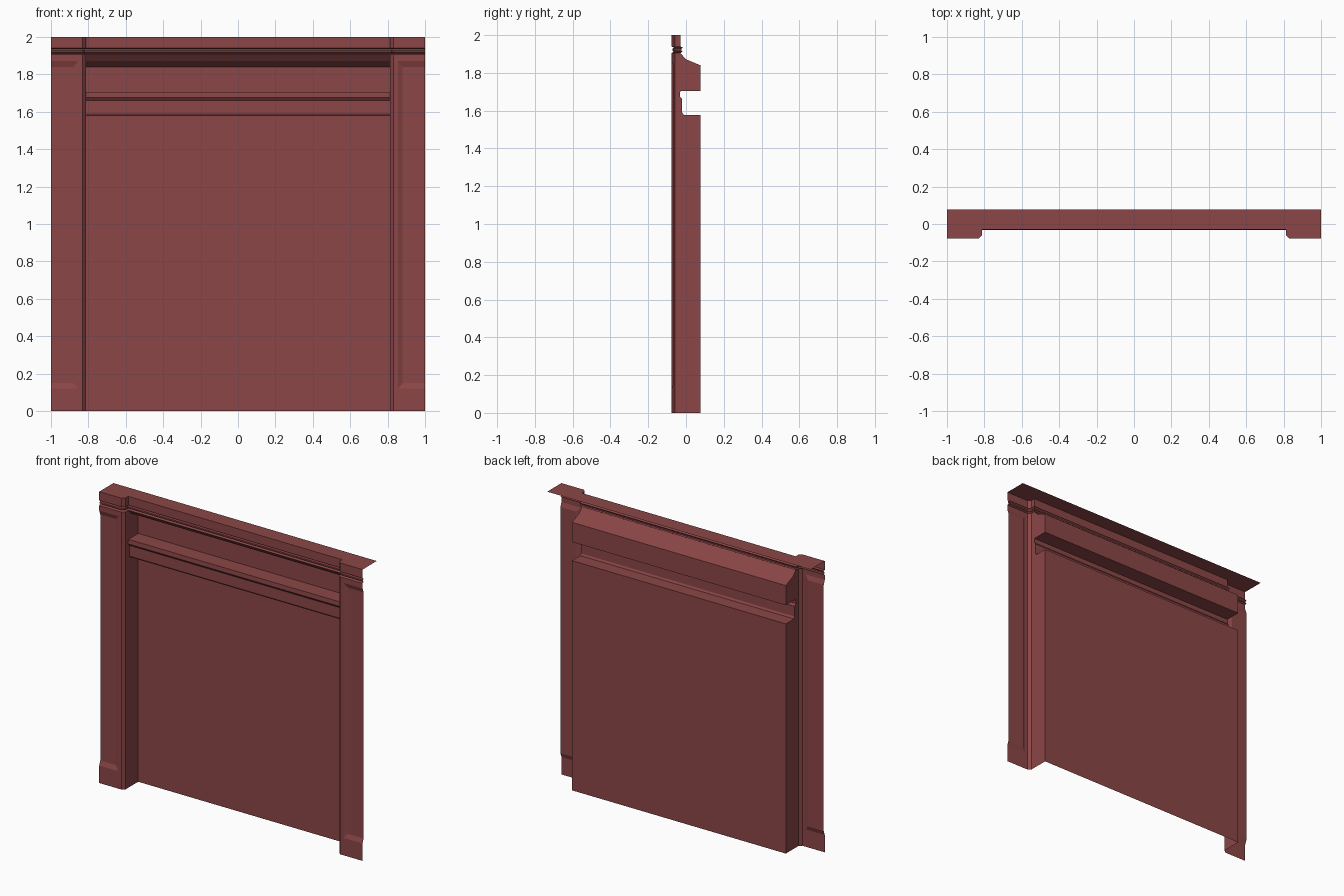
import bpy
import bmesh

cube = bpy.data.objects.get("Cube")
if cube:
    bpy.data.objects.remove(cube)

red = bpy.data.materials.new("brick_red_paint")
red.use_nodes = True
colour = (0.26, 0.061, 0.063, 1)
red.diffuse_color = colour
red.node_tree.nodes["Principled BSDF"].inputs["Base Color"].default_value = colour

FRONT = -0.077    # face of the pillars
INNER = 0.812     # half width of the recess
EDGE = 0.83       # where the pillar chamfer starts
CHAMFER = -0.059  # where the chamfer meets the recess side
MID = -0.03       # face of the centre trim
BACK = 0.077
TRIM = 1.905      # underside of the trim


def sheet(name, faces):
    """Open half surface made of polygons, mirrored across x."""
    bm = bmesh.new()
    for face in faces:
        bm.faces.new([bm.verts.new(p) for p in face])
    bmesh.ops.remove_doubles(bm, verts=bm.verts, dist=0.0001)
    mesh = bpy.data.meshes.new(name)
    bm.to_mesh(mesh)
    bm.free()
    mesh.materials.append(red)
    obj = bpy.data.objects.new(name, mesh)
    bpy.context.collection.objects.link(obj)
    mirror = obj.modifiers.new("mirror", "MIRROR")
    mirror.use_clip = True
    return obj


def loft(rows):
    """Quads between neighbouring rows of points, rows running downwards."""
    return [(a[i], b[i], b[i + 1], a[i + 1])
            for a, b in zip(rows, rows[1:]) for i in range(len(a) - 1)]


# Centre wall: top slope, upper panel, protruding rail with lip, main panel
profile = [(MID, TRIM), (0, 1.872), (BACK, 1.84), (BACK, 1.705),
           (-0.03, 1.705), (-0.032, 1.675), (-0.02, 1.66),
           (-0.02, 1.59), (-0.012, 1.577), (BACK, 1.577), (BACK, 0)]
sheet("centre_wall", loft([[(0, y, z), (INNER, y, z)] for y, z in profile]))

# Recess sides follow the wall profile
side = [(CHAMFER, TRIM), (CHAMFER, 0)] + profile[::-1]
sheet("recess_side", [[(INNER, y, z) for y, z in side][::-1]])

# Pillar chamfer
sheet("pillar_chamfer", loft([
    [(INNER, CHAMFER, z), (EDGE, FRONT, z)] for z in (TRIM, 0)]))


# Pillar face with a shallow sunken panel, open at the outer edge
def frame(x, low, high, y):
    return [(1, y, high), (x, y, high), (x, y, low), (1, y, low)]


sunk = frame(0.88, 0.15, 1.84, FRONT + 0.011)
rings = [frame(EDGE, 0, TRIM, FRONT), frame(0.855, 0.12, 1.87, FRONT), sunk]
pillar = [(a[i], a[i + 1], b[i + 1], b[i])
          for a, b in zip(rings, rings[1:]) for i in range(3)]
sheet("pillar_face", pillar + [sunk])


# Top trim: moulding swept along the stepped front, with a flat cap sheet
def trim_row(z, d):
    return [(0, MID + d, z), (INNER + d, MID + d, z),
            (INNER + d, CHAMFER + 0.4 * d, z),
            (EDGE + 0.4 * d, FRONT + d, z), (1, FRONT + d, z)]


moulding = [(2, 0), (1.94, 0), (1.935, 0.012), (1.927, 0.005),
            (1.918, 0.005), (1.912, 0.012), (TRIM, 0)]
rows = [trim_row(z, d) for z, d in moulding]
sheet("top_trim", loft(rows))
sheet("top_cap", [rows[0] + [(1, BACK, 2), (0, BACK, 2)]])
